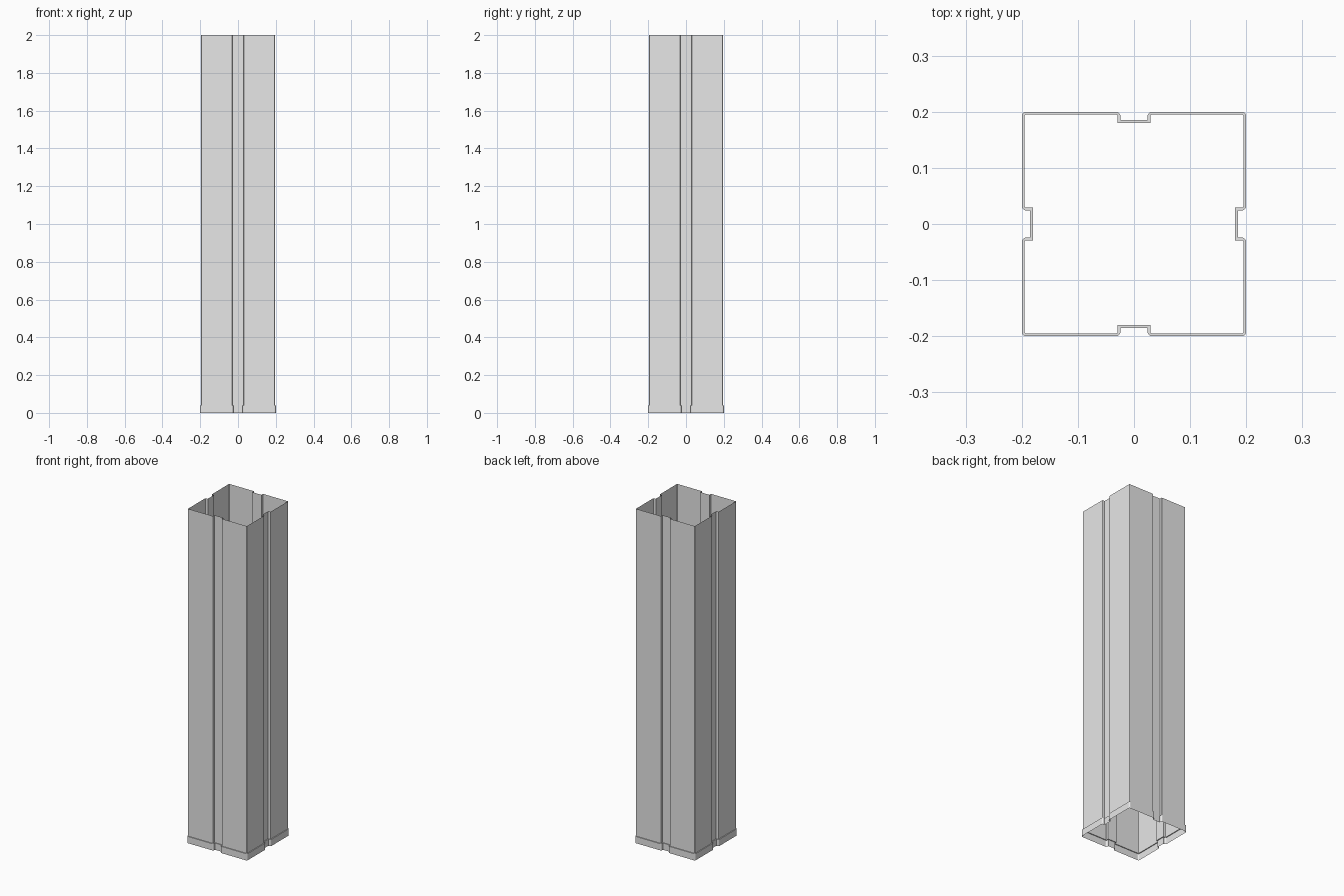
import bpy
import math
from mathutils import Matrix, Vector

cube = bpy.data.objects.get("Cube")
if cube:
    bpy.data.objects.remove(cube)

grey = bpy.data.materials.new("light_grey")
grey.use_nodes = True
grey.diffuse_color = (0.8, 0.8, 0.8, 1)
grey.node_tree.nodes["Principled BSDF"].inputs["Base Color"].default_value = (0.8, 0.8, 0.8, 1)


def arc(cx, cy, r, start, steps=3):
    """Quarter turn of points, counter-clockwise from the start angle."""
    return [Vector((cx + r * math.cos(start + math.pi / 2 * i / steps),
                    cy + r * math.sin(start + math.pi / 2 * i / steps)))
            for i in range(steps + 1)]


def grooved_square(half, groove_half, floor, r):
    """Square outline with rounded corners and a groove in each side."""
    side = arc(r - half, r - half, r, math.pi)
    side += arc(-groove_half - r, r - half, r, 1.5 * math.pi)
    side += [Vector((-groove_half, -floor)), Vector((groove_half, -floor))]
    side += arc(groove_half + r, r - half, r, math.pi)
    return [Matrix.Rotation(k * math.pi / 2, 2) @ p for k in range(4) for p in side]


def loft(name, sections):
    """Open sheet through a stack of (outline, height) sections."""
    n = len(sections[0][0])
    verts = [(p.x, p.y, z) for outline, z in sections for p in outline]
    faces = [(s * n + i, s * n + (i + 1) % n, (s + 1) * n + (i + 1) % n, (s + 1) * n + i)
             for s in range(len(sections) - 1) for i in range(n)]
    mesh = bpy.data.meshes.new(name)
    mesh.from_pydata(verts, [], faces)
    mesh.materials.append(grey)
    obj = bpy.data.objects.new(name, mesh)
    bpy.context.collection.objects.link(obj)
    return obj


shaft_outline = grooved_square(0.195, 0.029, 0.18, 0.003)
collar_outline = grooved_square(0.2, 0.024, 0.185, 0.008)

# Hollow thin-walled shaft, open at the top
loft("shaft", [(shaft_outline, 0.04), (shaft_outline, 2.0)])

# Slightly wider foot collar with a narrow ledge meeting the shaft
loft("base_collar", [(collar_outline, 0.0), (collar_outline, 0.04), (shaft_outline, 0.04)])
